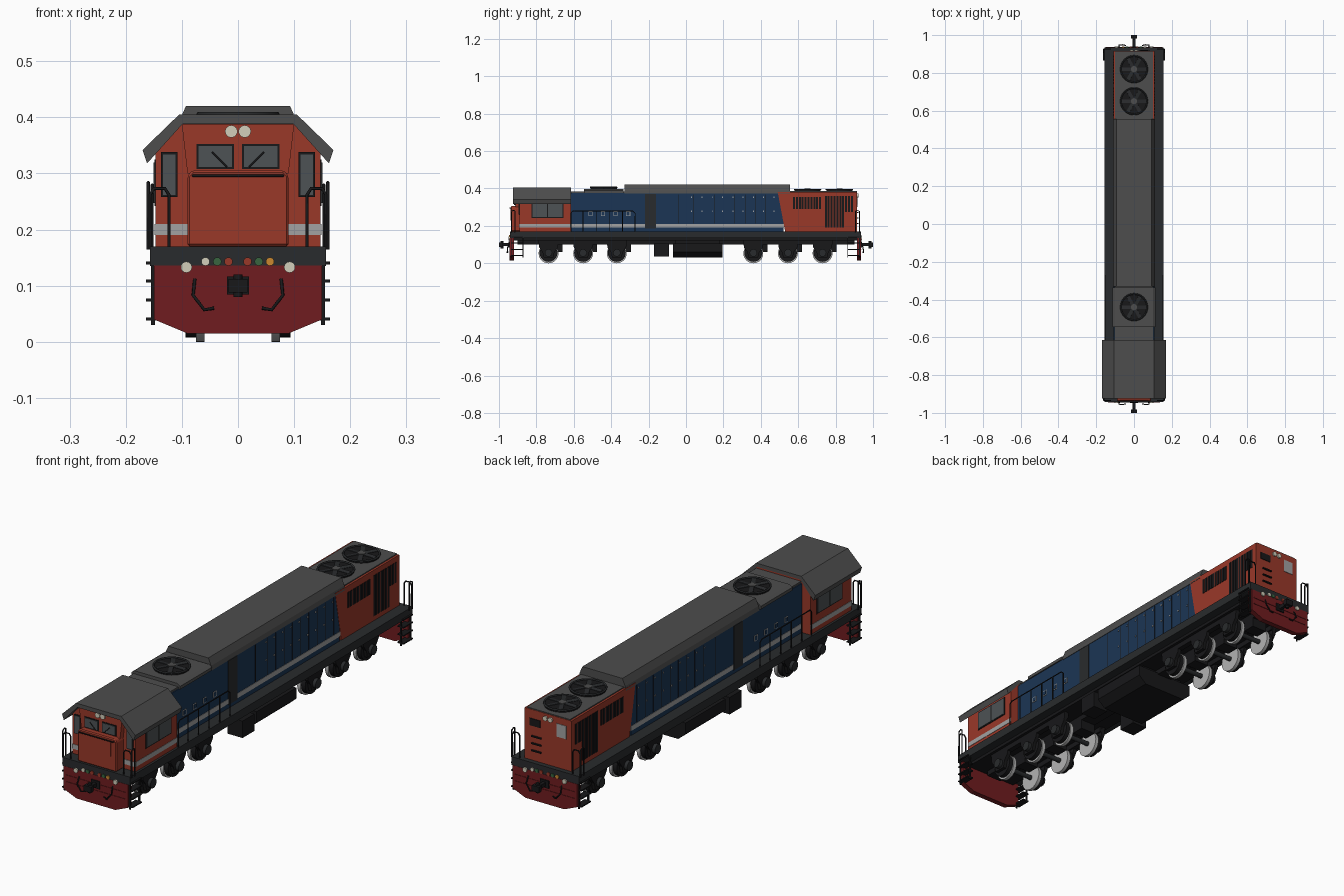
import bpy, bmesh, math
from mathutils import Vector

if "Cube" in bpy.data.objects:
    bpy.data.objects.remove(bpy.data.objects["Cube"])


def material(name, r, g, b):
    m = bpy.data.materials.new(name)
    m.use_nodes = True
    m.diffuse_color = (r, g, b, 1)
    m.node_tree.nodes["Principled BSDF"].inputs["Base Color"].default_value = (r, g, b, 1)
    return m


RED = material("orange_red", .32, .04, .022)
MAROON = material("maroon", .16, .012, .014)
BLUE = material("blue", .011, .036, .09)
ROOF = material("roof_grey", .075, .075, .075)
DARK = material("dark_grey", .022, .024, .026)
BLACK = material("black", .009, .009, .01)
PALE = material("pale_grey", .36, .36, .36)
STEEL = material("steel", .45, .45, .45)
GLASS = material("glass", .075, .085, .09)
LAMP = material("lamp", .65, .62, .5)
GREEN = material("green", .04, .13, .05)
AMBER = material("amber", .6, .25, .03)


def finish(name, bm, mat):
    bmesh.ops.recalc_face_normals(bm, faces=bm.faces)
    me = bpy.data.meshes.new(name)
    bm.to_mesh(me)
    bm.free()
    me.materials.append(mat)
    ob = bpy.data.objects.new(name, me)
    bpy.context.collection.objects.link(ob)
    return ob


def prism(name, profile, axis, lo, hi, mat):
    """Extrude a profile of (x, z) along Y, or of (y, z) along X."""
    bm = bmesh.new()
    put = (lambda p, t: (p[0], t, p[1])) if axis == "Y" else (lambda p, t: (t, p[0], p[1]))
    face = bm.faces.new([bm.verts.new(put(p, lo)) for p in profile])
    res = bmesh.ops.extrude_face_region(bm, geom=[face])
    shift = Vector((0, hi - lo, 0) if axis == "Y" else (hi - lo, 0, 0))
    bmesh.ops.translate(bm, vec=shift, verts=[v for v in res["geom"] if isinstance(v, bmesh.types.BMVert)])
    return finish(name, bm, mat)


def symmetric(half):
    return half + [(-x, z) for x, z in reversed(half)]


def box(name, x, y, z, mat):
    return prism(name, [(x[0], z[0]), (x[1], z[0]), (x[1], z[1]), (x[0], z[1])], "Y", y[0], y[1], mat)


def both(name, x, y, z, mat):
    for s, label in ((1, "left"), (-1, "right")):
        box(f"{name}_{label}", (s * x[0], s * x[1]), y, z, mat)


def cylinder(name, centre, r, depth, axis, mat, sides=24):
    bm = bmesh.new()
    bmesh.ops.create_cone(bm, cap_ends=True, segments=sides, radius1=r, radius2=r, depth=depth)
    ob = finish(name, bm, mat)
    ob.location = centre
    ob.rotation_euler = {"X": (0, math.pi / 2, 0), "Y": (math.pi / 2, 0, 0), "Z": (0, 0, 0)}[axis]
    ob.data.shade_smooth()
    ob.data.set_sharp_from_angle(angle=math.radians(40))
    return ob


def tube(name, points, mat=BLACK, r=.0025):
    cu = bpy.data.curves.new(name, "CURVE")
    cu.dimensions = "3D"
    cu.bevel_depth, cu.bevel_resolution, cu.use_fill_caps = r, 1, True
    sp = cu.splines.new("POLY")
    sp.points.add(len(points) - 1)
    for p, co in zip(sp.points, points):
        p.co = (*co, 1)
    cu.materials.append(mat)
    ob = bpy.data.objects.new(name, cu)
    bpy.context.collection.objects.link(ob)


# Deck and underframe
box("deck", (-.157, .157), (-.942, .935), (.135, .17), DARK)
box("underframe", (-.12, .12), (-.92, .915), (.122, .136), BLACK)
box("centre_sill", (-.035, .035), (-.9, .9), (.1, .123), BLACK)
prism("fuel_tank", symmetric([(.1, .03), (.135, .06), (.135, .106)]), "Y", -.07, .195, BLACK)
both("battery_box", (.07, .14), (-.17, -.09), (.035, .106), BLACK)
box("tank_hanger", (-.1, .1), (-.06, .18), (.1, .123), BLACK)

# Long hood
W = .108
box("hood", (-W, W), (-.62, .52), (.17, .376), BLUE)
prism("hood_roof", symmetric([(.11, .372), (.106, .39), (.093, .42)]), "Y", -.33, .555, ROOF)
box("fan_roof", (-.104, .104), (-.62, -.33), (.376, .384), ROOF)
prism("front_fan_housing", symmetric([(.113, .375), (.113, .388), (.1, .397)]), "Y", -.545, -.335, ROOF)
prism("rear_hood", [(.53, .17), (.915, .17), (.915, .382), (.49, .382)], "X", -W - .001, W + .001, RED)
box("rear_hood_roof", (-.1, .1), (.5, .913), (.38, .386), ROOF)
both("hood_stripe_front", (W, W + .0015), (-.62, -.22), (.19, .21), PALE)
both("hood_stripe_rear", (W, W + .0015), (-.16, .523), (.19, .21), PALE)
both("hood_doorway", (W, W + .002), (-.22, -.16), (.185, .37), DARK)
for i in range(4):
    y = -.51 + i * .067
    both("hood_port_frame", (W, W + .002), (y - .011, y + .011), (.253, .276), PALE)
    both("hood_port", (W, W + .003), (y - .008, y + .008), (.256, .273), BLUE)
for i in range(9):
    y = .04 + i * .055
    if y < .5:
        both("door_seam", (W, W + .001), (y, y + .002), (.212, .368), BLACK)
        for z in (.275, .35):
            both("door_latch", (W, W + .003), (y - .012, y - .007), (z, z + .006), PALE)
both("hood_seam", (W, W + .001), (-.04, -.037), (.212, .368), BLACK)
for i in range(10):
    y = .572 + i * .0155
    both("upper_grille", (W, W + .003), (y, y + .011), (.29, .355), BLACK)
    y = .742 + i * .0155
    both("tall_grille", (W, W + .003), (y, y + .011), (.19 if i < 7 else .275, .36), BLACK)

# Cooling fans
for label, y, z in (("front", -.44, .397), ("middle", .65, .386), ("rear", .82, .386)):
    cylinder(f"{label}_fan_well", (0, y, z + .004), .07, .008, "Z", BLACK, 32)
    ring = [(.07 * math.cos(a * math.tau / 32), y + .07 * math.sin(a * math.tau / 32), z + .009) for a in range(33)]
    tube(f"{label}_fan_rim", ring, DARK, .004)
    cylinder(f"{label}_fan_hub", (0, y, z + .008), .016, .01, "Z", ROOF)
    for k in range(6):
        blade = box(f"{label}_fan_blade", (.014, .064), (-.009, .009), (-.001, .001), DARK)
        blade.location = (0, y, z + .01)
        blade.rotation_euler = (.15, 0, k * math.tau / 6)

# Cab
prism("cab", symmetric([(.147, .17), (.147, .335), (.1, .39)]), "Y", -.89, -.615, RED)
prism("cab_windscreen_wall", symmetric([(.09, .3), (.1, .387)]), "Y", -.912, -.88, RED)
prism("cab_roof", symmetric([(.162, .318), (.17, .342), (.105, .405)])[:3]
      + [(-.105, .405), (-.17, .342), (-.162, .318), (-.099, .388), (.099, .388)],
      "Y", -.925, -.615, ROOF)
nose = prism("nose", symmetric([(.09, .17), (.09, .296), (.081, .306)]), "Y", -.936, -.88, RED)
bevel = nose.modifiers.new("edges", "BEVEL")
bevel.width = .004
box("nose_hatch", (-.065, .065), (-.938, -.935), (.23, .292), RED)
tube("nose_rail", [(-.08, -.936, .296), (-.078, -.942, .296), (.078, -.942, .296), (.08, -.936, .296)])
both("windscreen_frame", (.007, .074), (-.914, -.91), (.308, .353), BLACK)
both("windscreen", (.011, .07), (-.916, -.91), (.312, .349), GLASS)
both("door_window_frame", (.108, .137), (-.893, -.888), (.258, .338), BLACK)
both("door_window", (.111, .134), (-.895, -.888), (.262, .334), GLASS)
both("front_stripe", (.09, .1475), (-.892, -.888), (.19, .21), PALE)
both("cab_stripe", (.147, .1485), (-.89, -.615), (.19, .21), PALE)
both("side_window_frame", (.147, .149), (-.825, -.655), (.242, .325), BLACK)
for y in (-.82, -.737):
    both("side_window", (.147, .1505), (y, y + .077), (.247, .32), GLASS)
for s in (1, -1):
    tube("wiper", [(s * .02, -.918, .312), (s * .046, -.918, .338)], r=.0015)
    cylinder("front_headlight", (s * .012, -.914, .375), .011, .008, "Y", LAMP)
    cylinder("rear_headlight", (s * .012, .917, .362), .01, .008, "Y", LAMP)

# Rear face fittings
box("rear_window", (.035, .085), (.914, .918), (.315, .345), BLACK)
box("rear_plate", (-.085, -.04), (.914, .917), (.3, .355), PALE)
for z in (.21, .24, .27):
    box("rear_rung", (.03, .075), (.914, .922), (z, z + .005), BLACK)

# End fittings, the same at each end
lamps = ((-.058, LAMP), (-.037, GREEN), (-.017, RED), (.017, RED), (.037, GREEN), (.057, AMBER))
for e, label, face in ((-1, "front", .942), (1, "rear", .935)):
    prism(f"{label}_pilot", symmetric([(.09, .015), (.15, .04), (.15, .136)]), "Y",
          e * (face - .022), e * (face + .001), MAROON)
    for z in (.07, .098):
        box(f"{label}_pilot_rib", (-.138, .138), (e * face, e * (face + .003)), (z, z + .004), MAROON)
    box(f"{label}_coupler_plate", (-.02, .02), (e * face, e * (face + .006)), (.084, .116), BLACK)
    box(f"{label}_coupler_shank", (-.007, .007), (e * face, e * .98), (.092, .108), BLACK)
    cylinder(f"{label}_coupler_pin", (0, e * .984, .1), .008, .04, "Z", BLACK)
    box(f"{label}_coupler_head", (-.017, .017), (e * .982, e), (.088, .112), BLACK)
    for x, mat in lamps:
        cylinder(f"{label}_marker_lamp", (-e * x, e * (face + .001), .143), .0075, .006, "Y", mat, 16)
    for s in (1, -1):
        cylinder(f"{label}_ditch_lamp", (s * .092, e * (face + .002), .133), .01, .008, "Y", LAMP, 16)
        tube(f"{label}_brake_hose", [(s * .077, e * face, .112), (s * .08, e * (face + .012), .083),
             (s * .06, e * (face + .014), .057), (s * .043, e * (face + .01), .06)], r=.003)
        # Corner handrails
        ya = e * (face - .008)
        tube(f"{label}_corner_rail", [(s * .123, ya, .165), (s * .123, ya, .262), (s * .13, ya, .273),
             (s * .15, ya, .273), (s * .157, ya, .262), (s * .157, ya, .165)], r=.003)
        yb = e * (face - .07)
        tube(f"{label}_step_rail", [(s * .16, ya, .165), (s * .16, ya, .278), (s * .16, ya - e * .012, .284),
             (s * .16, ya - e * .02, .278), (s * .16, ya - e * .02, .165)], r=.003)
        # Boarding steps
        for y in (ya, yb):
            box(f"{label}_step_stringer", (s * .148, s * .155), (y - .002, y + .002), (.03, .14), BLACK)
        for z in (.04, .074, .108, .14):
            box(f"{label}_step", (s * .135, s * .164), (min(ya, yb), max(ya, yb)), (z - .002, z + .003), BLACK)

# Walkway railings
for s in (1, -1):
    x = s * .153
    tube("walkway_rail", [(x, -.615, .165), (x, -.615, .27), (x, -.605, .28), (x, -.285, .28),
         (x, -.272, .268), (x, -.272, .165)])
    for y in (-.55, -.48, -.41, -.34):
        tube("walkway_post", [(x, y, .165), (x, y, .28)])

# Bogies: wheelsets, axle boxes and side frames
for label, axles in (("front", (-.735, -.55, -.37)), ("rear", (.36, .545, .73))):
    both(f"{label}_bogie_frame", (.085, .108), (axles[0] - .05, axles[2] + .05), (.1, .124), BLACK)
    for y in axles:
        cylinder(f"{label}_axle", (0, y, .053), .01, .15, "X", DARK, 16)
        box(f"{label}_motor", (-.035, .035), (y + .02, y + .075), (.06, .11), BLACK)
        for s in (1, -1):
            cylinder(f"{label}_wheel", (s * .0675, y, .053), .053, .015, "X", STEEL, 32)
            cylinder(f"{label}_wheel_cover", (s * .084, y, .056), .048, .02, "X", BLACK, 24)
            cylinder(f"{label}_axle_box", (s * .105, y, .056), .02, .034, "X", DARK, 16)
            prism(f"{label}_pedestal", [(y - .055, .128), (y - .05, .085), (y - .032, .06), (y - .025, .03),
                  (y + .025, .03), (y + .032, .06), (y + .05, .085), (y + .055, .128)],
                  "X", s * .092, s * .108, BLACK)
